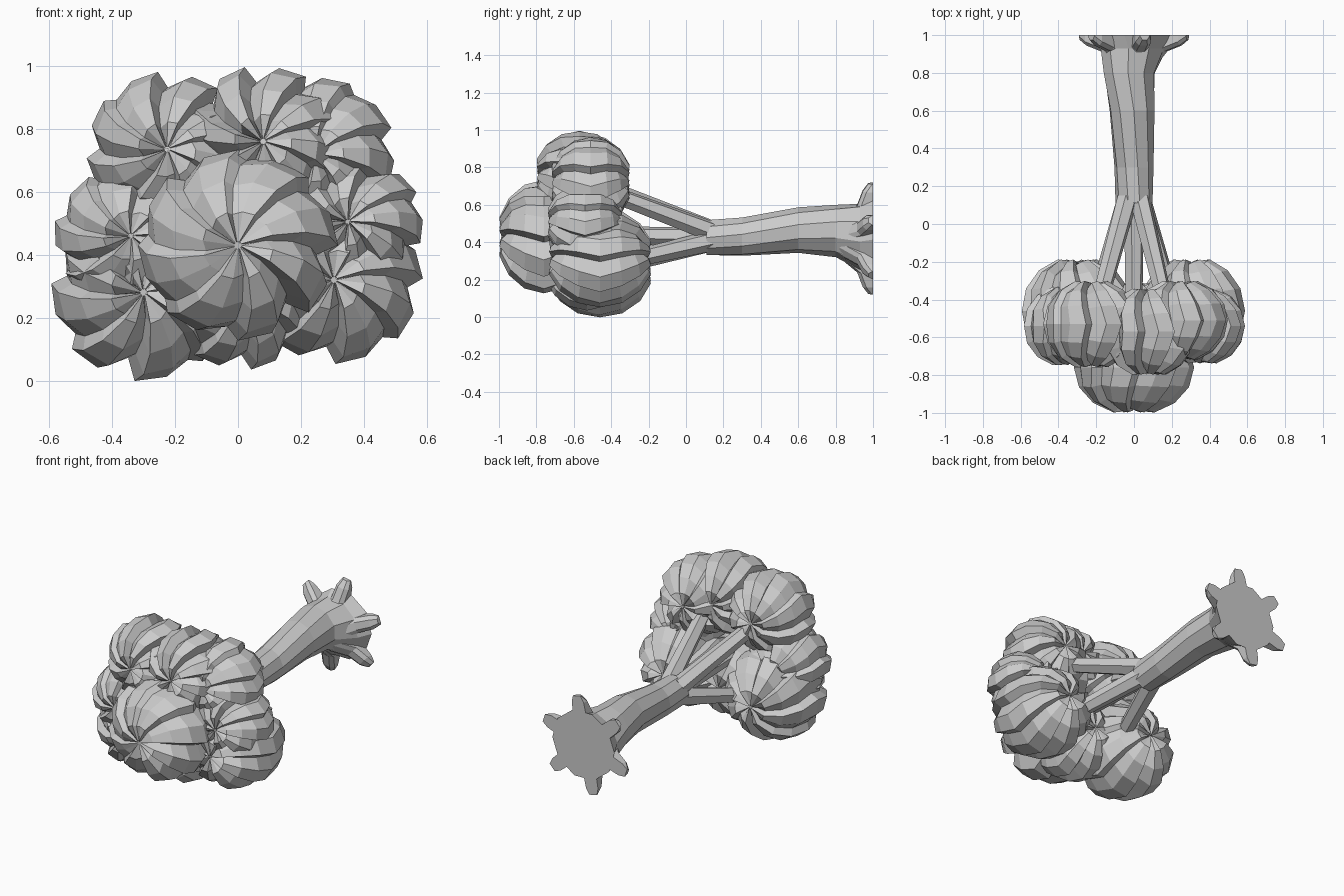
import bpy, bmesh, math, random
from mathutils import Vector

if "Cube" in bpy.data.objects:
    bpy.data.objects.remove(bpy.data.objects["Cube"])

random.seed(4)


def finish(name, bm):
    bmesh.ops.recalc_face_normals(bm, faces=bm.faces[:])
    me = bpy.data.meshes.new(name)
    bm.to_mesh(me)
    bm.free()
    ob = bpy.data.objects.new(name, me)
    bpy.context.collection.objects.link(ob)
    return ob


def loft(bm, rings, cap=True):
    vs = [[bm.verts.new(p) for p in r] for r in rings]
    n = len(vs[0])
    for a, b in zip(vs, vs[1:]):
        for i in range(n):
            j = (i + 1) % n
            bm.faces.new((a[i], a[j], b[j], b[i]))
    if cap:
        bm.faces.new(vs[0])
        bm.faces.new(vs[-1])


# Leaf clump: swirled, lobed ellipsoid with puckered poles along y
def clump(name, centre, size, turn, swirl, lobes=8):
    prof = [(0.04, -0.92), (0.36, -0.96), (0.69, -0.76), (0.92, -0.42), (1.0, 0.0),
            (0.92, 0.42), (0.69, 0.76), (0.36, 0.96), (0.04, 0.92)]
    depth = [random.uniform(0.06, 0.24) for _ in range(lobes)]
    bm = bmesh.new()
    rings = []
    for k, (r, h) in enumerate(prof):
        ring = []
        for i in range(lobes * 3):
            lobe, part = divmod(i, 3)
            # sawtooth lobes: crest, shoulder, notch
            m = (1.01, 0.99, 1 - depth[lobe])[part]
            off = (0, 0.45, 0.84)[part]
            a = turn + 2 * math.pi * (lobe + off) / lobes + swirl * abs(k - 4)
            ring.append((centre[0] + size[0] * r * m * math.cos(a),
                         centre[1] + size[1] * h * (1.03, 0.99, 1 - depth[lobe] * 0.7)[part],
                         centre[2] + size[2] * r * m * math.sin(a)))
        rings.append(ring)
    loft(bm, rings)
    return finish(name, bm)


clumps = [
    ("crown", (0.0, -0.76, 0.43), (0.315, 0.24, 0.30)),
    ("upper_left", (-0.225, -0.53, 0.735), (0.255, 0.23, 0.245)),
    ("upper_middle", (0.08, -0.57, 0.76), (0.255, 0.23, 0.24)),
    ("upper_right", (0.245, -0.51, 0.72), (0.255, 0.21, 0.245)),
    ("side_right", (0.35, -0.54, 0.505), (0.24, 0.20, 0.21)),
    ("side_left", (-0.34, -0.54, 0.46), (0.245, 0.21, 0.22)),
    ("lower_left", (-0.30, -0.46, 0.28), (0.292, 0.275, 0.28)),
    ("lower_right", (0.305, -0.46, 0.32), (0.28, 0.275, 0.265)),
    ("lower_middle", (0.01, -0.53, 0.27), (0.24, 0.22, 0.235)),
]
for i, (name, c, s) in enumerate(clumps):
    clump("foliage_" + name, c, s, i * 0.9, 0.10)

# Trunk: tapered, slightly bent along y, flaring at the base
bm = bmesh.new()
rings = []
for k, (y, x, z, r) in enumerate([(0.11, 0.0, 0.425, 0.098), (0.3, 0.0, 0.43, 0.104),
                                  (0.6, -0.01, 0.465, 0.122), (0.8, -0.025, 0.46, 0.14),
                                  (0.93, 0.0, 0.43, 0.178), (1.0, 0.01, 0.42, 0.215)]):
    rings.append([(x + r * math.cos(a), y, z + r * math.sin(a))
                  for a in [2 * math.pi * i / 10 + k * 0.12 for i in range(10)]])
loft(bm, rings)
finish("trunk", bm)


# Tapered limb with a flat end
def limb(name, p, q, r0, r1, n=6):
    p, q = Vector(p), Vector(q)
    d = (q - p).normalized()
    u = d.cross(Vector((0.3, 0, 1))).normalized()
    v = d.cross(u)
    bm = bmesh.new()
    loft(bm, [[c + (u * math.cos(t) + v * math.sin(t)) * r
               for t in [2 * math.pi * i / n for i in range(n)]]
              for c, r in ((p, r0), (q, r1))])
    return finish(name, bm)


# Branches from the trunk end into the clumps
for i, (x, y, z) in enumerate([(-0.18, -0.40, 0.68), (0.16, -0.40, 0.66), (-0.18, -0.33, 0.28),
                               (0.18, -0.33, 0.30), (0.0, -0.5, 0.44)]):
    s = (0.2 * x, 0.13, 0.425 + (z - 0.425) * 0.15)
    limb("branch_%d" % i, s, (x, y, z), 0.056, 0.045)

# Roots: blunt toes around the base, cut flat at y = 1
for i in range(6):
    a = math.radians(19 + 60 * i)
    ca, sa = math.cos(a), math.sin(a)
    bm = bmesh.new()
    rings = []
    for d, y, w in ((0.10, 0.82, 0.045), (0.18, 0.915, 0.045), (0.26, 0.945, 0.042), (0.30, 0.975, 0.026)):
        ring = []
        for t, yy in ((-w, 1.0), (-w, y + 0.02), (-w * 0.5, y), (w * 0.5, y), (w, y + 0.02), (w, 1.0)):
            ring.append((d * ca - t * sa, yy, 0.42 + d * sa + t * ca))
        rings.append(ring)
    loft(bm, rings)
    finish("root_%d" % i, bm)
